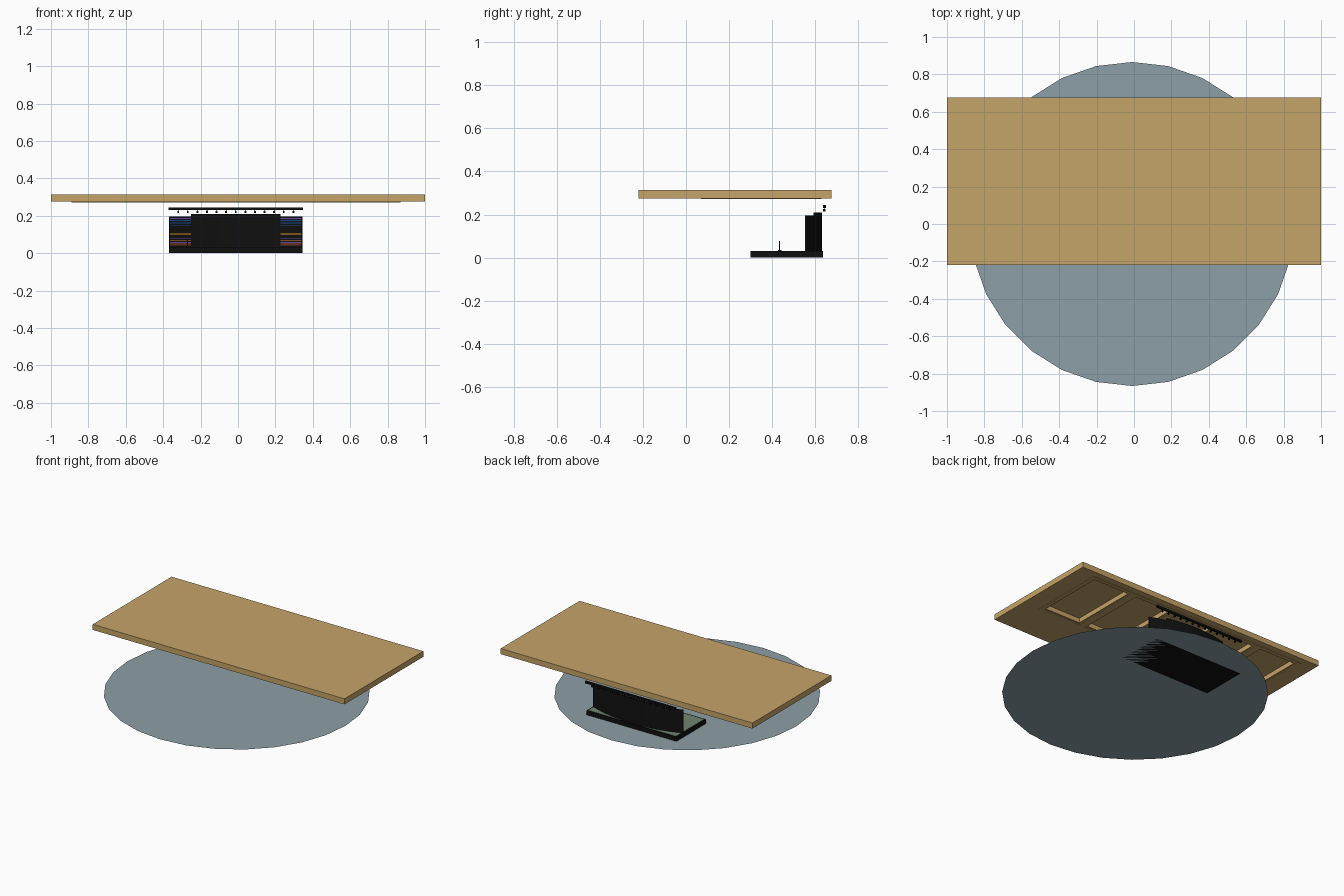
import bpy, bmesh, math

if "Cube" in bpy.data.objects:
    bpy.data.objects.remove(bpy.data.objects["Cube"])

CX = -0.012  # stage centre line


def mat(name, r, g, b):
    m = bpy.data.materials.new(name)
    m.diffuse_color = (r, g, b, 1)
    m.use_nodes = True
    m.node_tree.nodes["Principled BSDF"].inputs["Base Color"].default_value = m.diffuse_color
    return m


WOOD = mat("wood", 0.56, 0.37, 0.14)
GROUND = mat("ground_grey", 0.27, 0.35, 0.39)
BLACK = mat("black", 0.005, 0.005, 0.005)
GREEN = mat("green", 0.16, 0.24, 0.17)
BLUE = mat("blue", 0.01, 0.07, 0.30)
ORANGE = mat("orange", 0.20, 0.09, 0.01)
PURPLE = mat("purple", 0.14, 0.06, 0.40)
RUST = mat("rust", 0.14, 0.03, 0.01)


def finish(name, bm, m):
    bmesh.ops.recalc_face_normals(bm, faces=bm.faces)
    me = bpy.data.meshes.new(name)
    bm.to_mesh(me)
    bm.free()
    ob = bpy.data.objects.new(name, me)
    bpy.context.collection.objects.link(ob)
    if m:
        me.materials.append(m)
    return ob


def add_box(bm, x0, x1, y0, y1, z0, z1):
    vs = bmesh.ops.create_cube(bm, size=1)["verts"]
    for v in vs:
        v.co = ((x0 + x1) / 2 + v.co.x * (x1 - x0),
                (y0 + y1) / 2 + v.co.y * (y1 - y0),
                (z0 + z1) / 2 + v.co.z * (z1 - z0))


def boxes(name, m, *specs):
    bm = bmesh.new()
    for s in specs:
        add_box(bm, *s)
    return finish(name, bm, m)


def cut(ob, specs):
    cutter = boxes("cutter", None, *specs)
    cutter.hide_render = True
    mod = ob.modifiers.new("cut", "BOOLEAN")
    mod.operation, mod.solver, mod.object = "DIFFERENCE", "EXACT", cutter
    bpy.context.view_layer.objects.active = ob
    bpy.ops.object.modifier_apply(modifier=mod.name)
    bpy.data.objects.remove(cutter)


# Ground disc
bm = bmesh.new()
bmesh.ops.create_circle(bm, cap_ends=True, segments=28, radius=0.866)
for v in bm.verts:
    v.co.x, v.co.y = v.co.y - 0.01, v.co.x
ground = finish("ground_disc", bm, GROUND)
if ground.data.polygons[0].normal.z < 0:
    ground.data.flip_normals()

# Ceiling slab with five coffers on the underside, plus a thin trim
X0, X1, Y0, Y1, N = -0.89, 0.87, 0.07, 0.63, 5
PITCH = (X1 - X0) / N


def coffers(margin, z0, z1):
    return [(X0 + i * PITCH + margin, X0 + (i + 1) * PITCH - margin,
             Y0 + margin, Y1 - margin, z0, z1) for i in range(N)]


ceiling = boxes("ceiling", WOOD, (-1, 1, -0.22, 0.675, 0.275, 0.315))
cut(ceiling, coffers(0.034, 0.25, 0.308))
trim = boxes("ceiling_trim", WOOD, (X0, X1, Y0, Y1, 0.271, 0.2751))
cut(trim, coffers(0.022, 0.25, 0.30))

# Stage platform
boxes("platform", BLACK, (CX - 0.358, CX + 0.358, 0.30, 0.637, 0, 0.03))
boxes("stage_floor", GREEN, (CX - 0.348, CX + 0.348, 0.31, 0.628, 0.029, 0.0315))

# Curved backdrop: arc walls, concave towards the audience
RADIUS, BACK = 0.96, 0.632


def arc_wall(name, m, xa, xb, z0, z1, front, back, steps):
    bm = bmesh.new()
    rings = []
    for i in range(steps + 1):
        a = math.asin((xa + (xb - xa) * i / steps) / RADIUS)
        ring = []
        for off, z in ((front, z0), (back, z0), (back, z1), (front, z1)):
            r = RADIUS - off
            ring.append(bm.verts.new((CX + r * math.sin(a),
                                      BACK - RADIUS + r * math.cos(a), z)))
        rings.append(ring)
    for p, q in zip(rings, rings[1:]):
        for k in range(4):
            j = (k + 1) % 4
            bm.faces.new((p[k], p[j], q[j], q[k]))
    bm.faces.new(rings[0])
    bm.faces.new(rings[-1])
    return finish(name, bm, m)


arc_wall("centre_screen", BLACK, -0.24, 0.24, 0.03, 0.21, 0.01, 0, 10)
BANDS = ((0.184, 0.003, PURPLE), (0.172, 0.005, BLUE), (0.158, 0.005, BLUE),
         (0.148, 0.003, BLUE), (0.097, 0.010, ORANGE), (0.078, 0.004, PURPLE),
         (0.066, 0.004, ORANGE), (0.054, 0.005, PURPLE), (0.040, 0.018, RUST))
for side, xa, xb in (("left", -0.358, -0.24), ("right", 0.24, 0.358)):
    arc_wall(side + "_wing", BLACK, xa, xb, 0.03, 0.195, 0.01, 0, 3)
    for i, (z, h, m) in enumerate(BANDS):
        arc_wall(f"{side}_light_band_{i + 1}", m, xa + 0.003, xb - 0.001,
                 z, z + h, 0.0112, 0.009, 3)

# Lighting bar with a row of small lamps
boxes("lighting_bar", BLACK, (CX - 0.36, CX + 0.36, 0.637, 0.651, 0.231, 0.245))
lamps = []
for i in range(13):
    x = CX + (i - 6) * 0.0513
    lamps.append((x - 0.005, x + 0.005, 0.636, 0.647, 0.214, 0.225))
    lamps.append((x - 0.0015, x + 0.0015, 0.642, 0.645, 0.225, 0.231))
boxes("lamps", BLACK, *lamps)

# Microphone stand
boxes("microphone_stand", BLACK,
      (-0.272, -0.268, 0.433, 0.437, 0.031, 0.078),
      (-0.278, -0.262, 0.427, 0.443, 0.031, 0.035))
